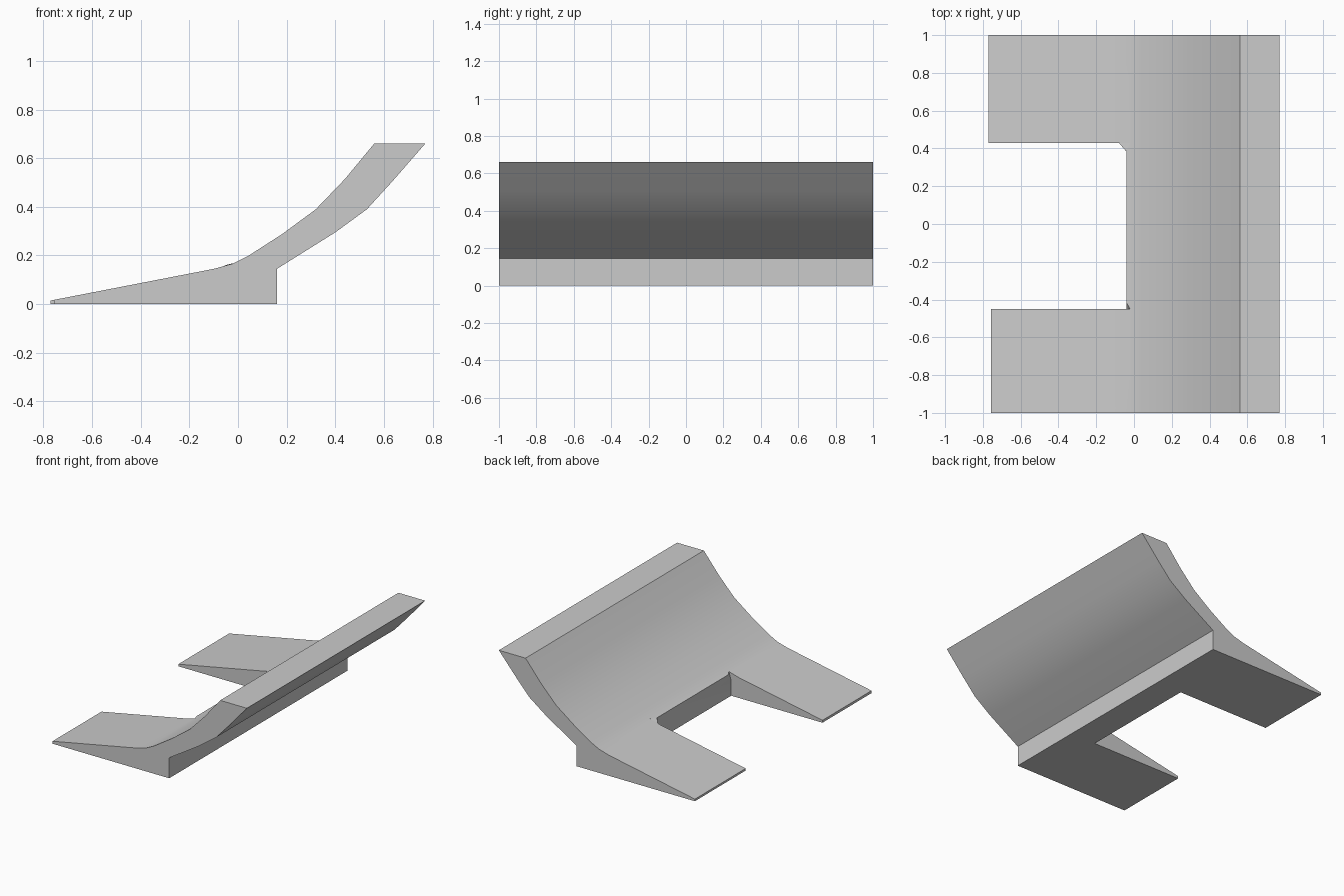
import bpy, bmesh, math

if "Cube" in bpy.data.objects:
    bpy.data.objects.remove(bpy.data.objects["Cube"])


def make_object(name, bm):
    bmesh.ops.recalc_face_normals(bm, faces=bm.faces[:])
    mesh = bpy.data.meshes.new(name)
    bm.to_mesh(mesh)
    bm.free()
    ob = bpy.data.objects.new(name, mesh)
    bpy.context.collection.objects.link(ob)
    return ob


def extrude_profile(name, points, y0, y1):
    bm = bmesh.new()
    face = bm.faces.new([bm.verts.new((x, y0, z)) for x, z in points])
    new = bmesh.ops.extrude_face_region(bm, geom=[face])["geom"]
    verts = [v for v in new if isinstance(v, bmesh.types.BMVert)]
    bmesh.ops.translate(bm, verts=verts, vec=(0, y1 - y0, 0))
    return make_object(name, bm)


def box(name, x0, x1, y0, y1):
    return extrude_profile(name, [(x0, -0.5), (x1, -0.5), (x1, 1), (x0, 1)], y0, y1)


def tetra(name, points):
    bm = bmesh.new()
    bmesh.ops.convex_hull(bm, input=[bm.verts.new(p) for p in points])
    return make_object(name, bm)


# Curved blade running down into a flat-based foot
profile = [
    (-0.77, 0), (-0.77, 0.015), (-0.10, 0.145), (-0.02, 0.167), (0.04, 0.197),
    (0.18, 0.287), (0.32, 0.39), (0.44, 0.515), (0.56, 0.66),
    (0.77, 0.66), (0.635, 0.505), (0.53, 0.39), (0.40, 0.295),
    (0.16, 0.145), (0.16, 0),
]
blade = extrude_profile("curved_blade", profile, -1, 1)

# Slot between the feet, shorter front foot, nick in the slot corner
cutters = [
    box("slot_cutter", -1.2, -0.04, -0.45, 0.43),
    box("foot_tip_cutter", -1.2, -0.757, -1.2, 0),
    tetra("corner_nick_cutter", [(-0.041, -0.451, 0.10), (-0.041, -0.41, 0.165),
                                 (-0.02, -0.451, 0.17), (-0.041, -0.451, 0.30)]),
]
bpy.context.view_layer.objects.active = blade
blade.select_set(True)
for cutter in cutters:
    mod = blade.modifiers.new(cutter.name, "BOOLEAN")
    mod.operation = "DIFFERENCE"
    mod.solver = "EXACT"
    mod.object = cutter
    bpy.ops.object.modifier_apply(modifier=mod.name)
    cutter.hide_render = True
    cutter.hide_set(True)
bpy.ops.object.shade_smooth_by_angle(angle=math.radians(30))

# Small sliver in the opposite slot corner
tetra("corner_sliver", [(-0.08, 0.43, 0.149), (-0.02, 0.43, 0.168),
                        (-0.042, 0.385, 0.163), (-0.04, 0.43, 0.10)])
